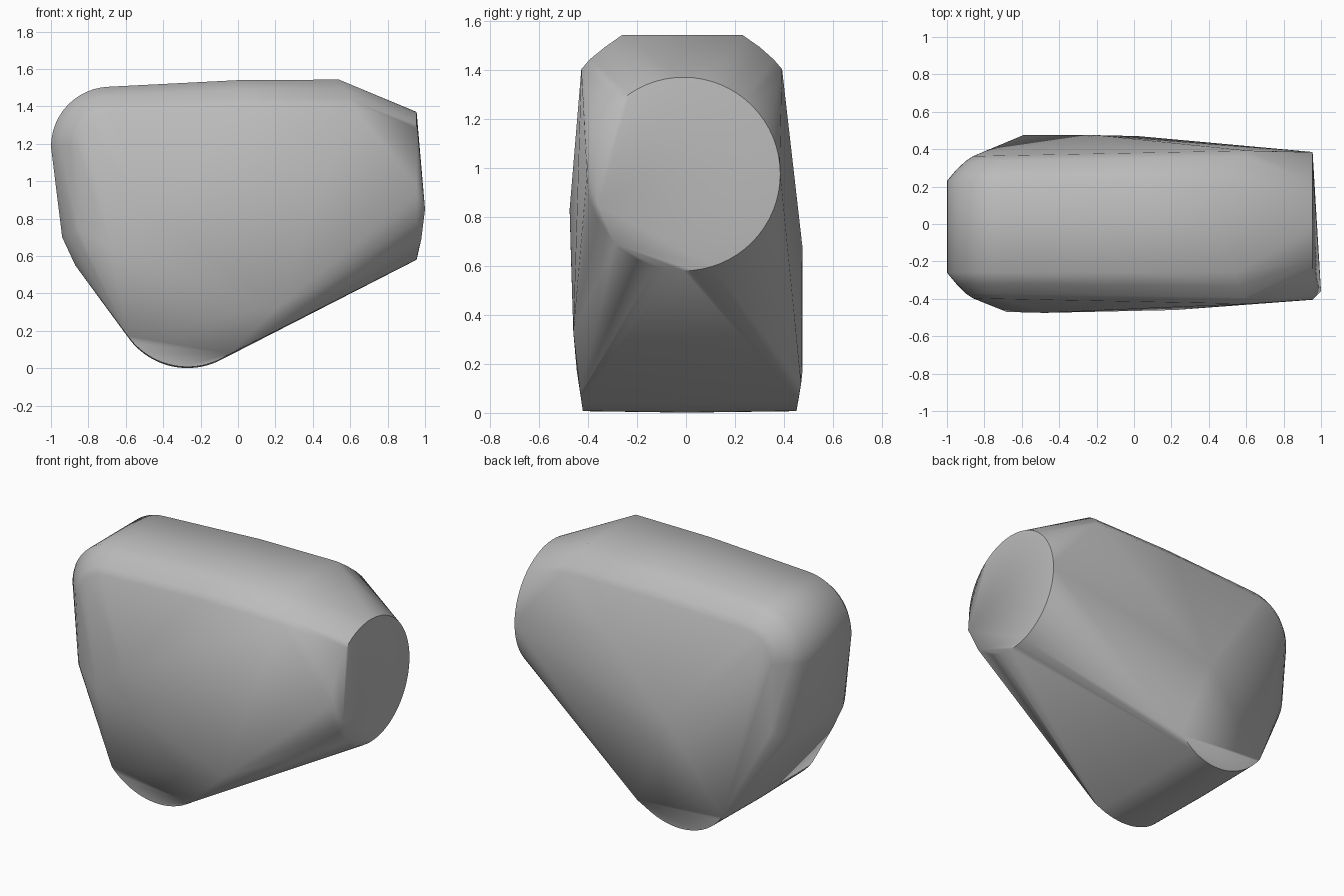
import bpy
import bmesh
from math import cos, sin, radians

cube = bpy.data.objects.get("Cube")
if cube:
    bpy.data.objects.remove(cube, do_unlink=True)

grey = bpy.data.materials.new("plain grey")
grey.use_nodes = True
colour = (0.5, 0.5, 0.5, 1)
grey.diffuse_color = colour
grey.node_tree.nodes["Principled BSDF"].inputs["Base Color"].default_value = colour


def arc(cx, cy, r, start, end, count):
    """Points along a circular arc, in degrees."""
    angles = [radians(start + (end - start) * i / count) for i in range(count + 1)]
    return [(cx + r * cos(a), cy + r * sin(a)) for a in angles]


points = []

# round flat end facing +x, with a slightly raised rim
points += [(0.955, y, z) for y, z in arc(-0.01, 0.975, 0.395, 0, 360, 64)]
points += [(1.0, -0.36, 0.85), (0.98, -0.29, 0.69)]

# rounded bottom edge, running front to back
for x, z in arc(-0.27, 0.397, 0.39, -145, -55, 24):
    points += [(x, -0.42 - 0.15 * z, z), (x, 0, z - 0.006), (x, 0.45 + 0.15 * z, z)]

# upper body outline, stepped inwards for the bevelled front and back rims
for inset, front, back in ((0, -0.26, 0.23), (0.05, -0.32, 0.29),
                           (0.1, -0.37, 0.335), (0.14, -0.395, 0.36)):
    outline = arc(-0.68, 1.185, 0.32 - inset, 92, 180, 12)
    outline += [(-0.94 + 0.6 * inset, 0.7 + 0.3 * inset),
                (-0.87 + 0.6 * inset, 0.55 + 0.4 * inset),
                (0, 1.54 - inset), (0.54 + 0.5 * inset, 1.543 - inset)]
    for x, z in outline:
        flare = 0.02 * (x + 1)
        points += [(x, front - flare * inset / 0.14, z),
                   (x, back + flare * inset / 0.14, z)]

# shallow peaks of the front and back faces
points += [(0.22, -0.46, 0.33), (-0.68, -0.47, 0.65), (-0.48, -0.475, 0.83)]
points += [(0.02, 0.47, 0.12), (-0.2, 0.475, 0.68), (-0.56, 0.47, 0.2)]

# wrap one skin around all of the sections
bm = bmesh.new()
for p in points:
    bm.verts.new(p)
hull = bmesh.ops.convex_hull(bm, input=bm.verts)
loose = {v for v in hull["geom_interior"] + hull["geom_unused"]
         if isinstance(v, bmesh.types.BMVert)}
bmesh.ops.delete(bm, geom=list(loose), context="VERTS")
bmesh.ops.recalc_face_normals(bm, faces=bm.faces)

mesh = bpy.data.meshes.new("body")
bm.to_mesh(mesh)
bm.free()
mesh.materials.append(grey)
body = bpy.data.objects.new("body", mesh)
bpy.context.collection.objects.link(body)

bpy.ops.object.select_all(action="DESELECT")
body.select_set(True)
bpy.context.view_layer.objects.active = body
bpy.ops.object.shade_smooth_by_angle(angle=radians(50))
